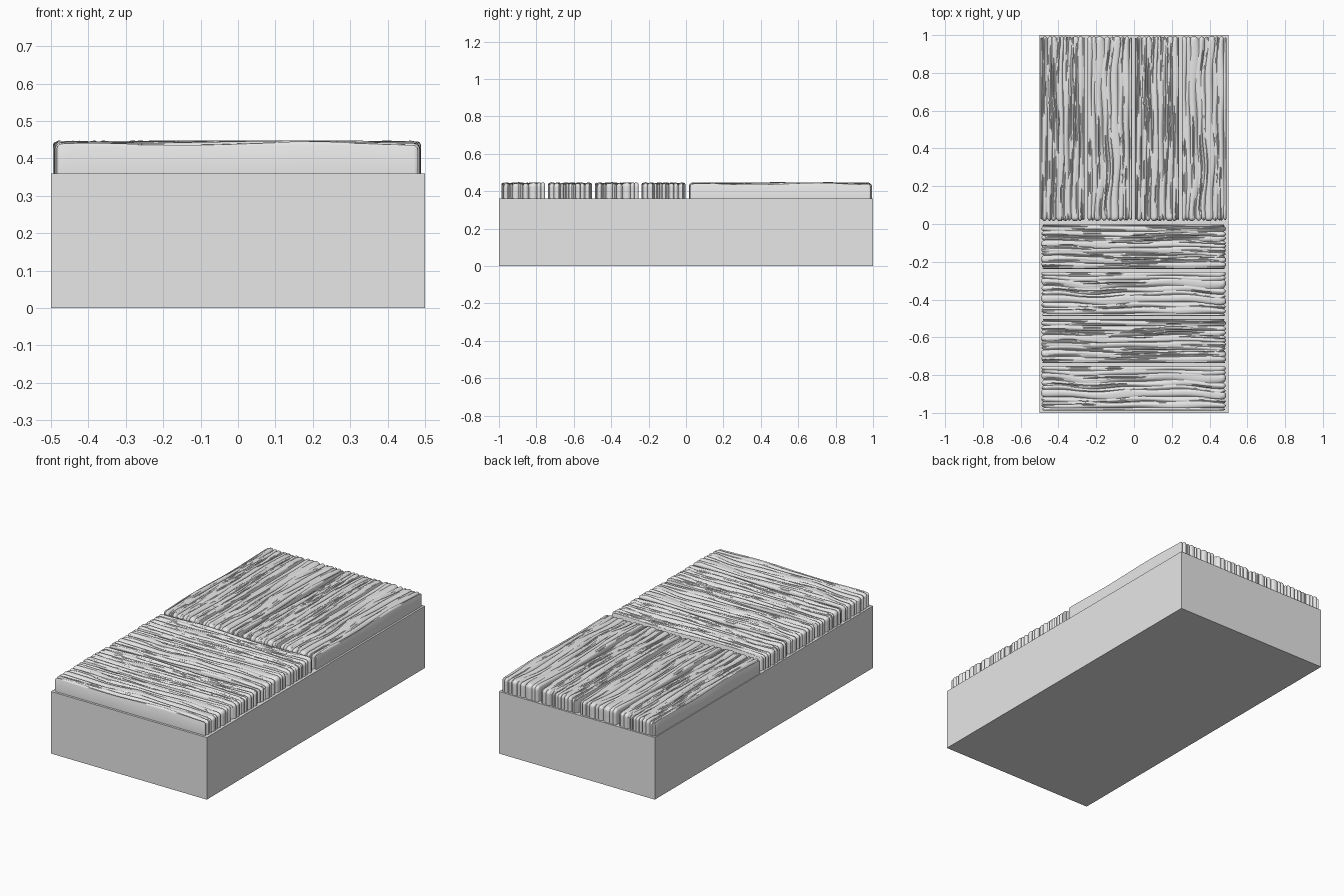
import bpy
import bmesh
import random
from math import sin, cos, pi, exp, sqrt

LENGTH, WIDTH, FLOOR, TOP = 0.98, 0.234, 0.358, 0.447
ROWS, COLS = 84, 96

cube = bpy.data.objects.get("Cube")
if cube:
    bpy.data.objects.remove(cube, do_unlink=True)

grey = bpy.data.materials.new("plain_grey")
grey.use_nodes = True
grey.diffuse_color = (0.8, 0.8, 0.8, 1)
grey.node_tree.nodes["Principled BSDF"].inputs["Base Color"].default_value = (0.8, 0.8, 0.8, 1)


# Lengthwise outline of a plank: (position, height, normal along, normal up)
def plank_path(radius=0.022):
    half = LENGTH / 2
    end = [(half, FLOOR, 1, 0)]
    end += [(half, FLOOR + (TOP - radius - FLOOR) * k / 4, 1, 0) for k in range(1, 4)]
    for k in range(7):
        a = pi / 2 * k / 6
        end.append((half - radius + radius * cos(a), TOP - radius + radius * sin(a), cos(a), sin(a)))
    left = [(-x, z, -nx, nz) for x, z, nx, nz in end]
    inner = half - radius
    middle = [(-inner + 2 * inner * k / COLS, TOP, 0, 1) for k in range(1, COLS)]
    return left + middle + end[::-1]


# Grain lines: across position, centre, half length, width, depth
def make_grain(rng, long_lines, short_lines, width):
    grain = []
    for k in range(long_lines):
        t = (k + 0.5 + rng.uniform(-0.25, 0.25)) / long_lines
        grain.append((t, 0, 2, width * rng.uniform(0.8, 1.3), rng.uniform(0.009, 0.018)))
    for k in range(short_lines):
        grain.append((rng.uniform(0.03, 0.97), rng.uniform(-0.5, 0.5), rng.uniform(0.05, 0.22),
                      width * rng.uniform(0.4, 0.7), rng.uniform(0.005, 0.012)))
    return grain


def grain_depth(grain, x, t):
    depth = 0
    for centre, mid, half, width, deep in grain:
        away = abs(t - centre) / width
        if away < 4 and abs(x - mid) < half:
            # Long lines fade in and out along the board
            fade = 1 - ((x - mid) / half) ** 2
            if half > 1 and abs(x) < 0.46:
                fade = 0.6 + 0.4 * sin(x * 11 + centre * 40)
            depth = max(depth, deep * fade * exp(-away))
    return depth


def make_plank_mesh(name, seed, long_lines, short_lines, width, sway):
    rng = random.Random(seed)
    grain = make_grain(rng, long_lines, short_lines, width)
    phase = rng.uniform(0, 6)
    path = plank_path()
    edge = 0.016
    bm = bmesh.new()
    grid = []
    for x, z, nx, nz in path:
        column = []
        for j in range(-1, ROWS + 2):
            t = min(max(j / ROWS, 0), 1)
            # Grain lines bend gently together
            flow = sway * sin(pi * t) * (sin(x * 9 + phase) + 0.5 * sin(x * 19 + t * 5))
            y = (t - 0.5) * WIDTH + flow
            side = min(t, 1 - t) * WIDTH
            inset = grain_depth(grain, x, t)
            if side < edge:
                inset += 0.7 * (edge - sqrt(edge ** 2 - (edge - side) ** 2))
            swell = 0.003 * sin(x * 8 + t * 4 + phase) * nz - 0.002
            height = FLOOR if j in (-1, ROWS + 1) else max(FLOOR, z - nz * inset + swell)
            if z == FLOOR:
                height = FLOOR
            column.append(bm.verts.new((x - nx * inset, y, height)))
        grid.append(column)
    for a, b in zip(grid, grid[1:]):
        for j in range(len(a) - 1):
            bm.faces.new((a[j], b[j], b[j + 1], a[j + 1]))
    bmesh.ops.remove_doubles(bm, verts=bm.verts, dist=0.00005)
    bmesh.ops.dissolve_degenerate(bm, edges=bm.edges, dist=0.00005)
    bmesh.ops.recalc_face_normals(bm, faces=bm.faces)
    if sum(f.normal.z for f in bm.faces) < 0:
        bmesh.ops.reverse_faces(bm, faces=bm.faces)
    mesh = bpy.data.meshes.new(name)
    bm.to_mesh(mesh)
    bm.free()
    mesh.materials.append(grey)
    return mesh


# Solid base block
bpy.ops.mesh.primitive_cube_add(size=1, location=(0, 0, 0.18))
base = bpy.context.object
base.name = "base_block"
base.scale = (1, 2, 0.36)
base.data.materials.append(grey)

# Two board patterns, laid alternately
dense = make_plank_mesh("dense_grain_board", 4, 9, 75, 0.019, 0.003)
broad = make_plank_mesh("broad_grain_board", 11, 8, 26, 0.024, 0.008)

# Crosswise boards in front, lengthwise boards behind
planks = []
for k in range(4):
    mesh = (dense, broad)[k % 2]
    offset = 0.25 * k + 0.12
    for name, place, turn in (("front_board", (-0.002, -offset, 0), 0),
                              ("back_board", (offset - 0.498, 0.505, 0), pi / 2)):
        board = bpy.data.objects.new(f"{name}_{k + 1}", mesh)
        bpy.context.collection.objects.link(board)
        board.location = place
        board.rotation_euler.z = turn
        planks.append(board)

# Smooth the boards while keeping the deep grain crisp
bpy.ops.object.select_all(action="DESELECT")
for board in planks[0], planks[2]:
    board.select_set(True)
    bpy.context.view_layer.objects.active = board
bpy.ops.object.shade_smooth_by_angle(angle=pi / 5)
